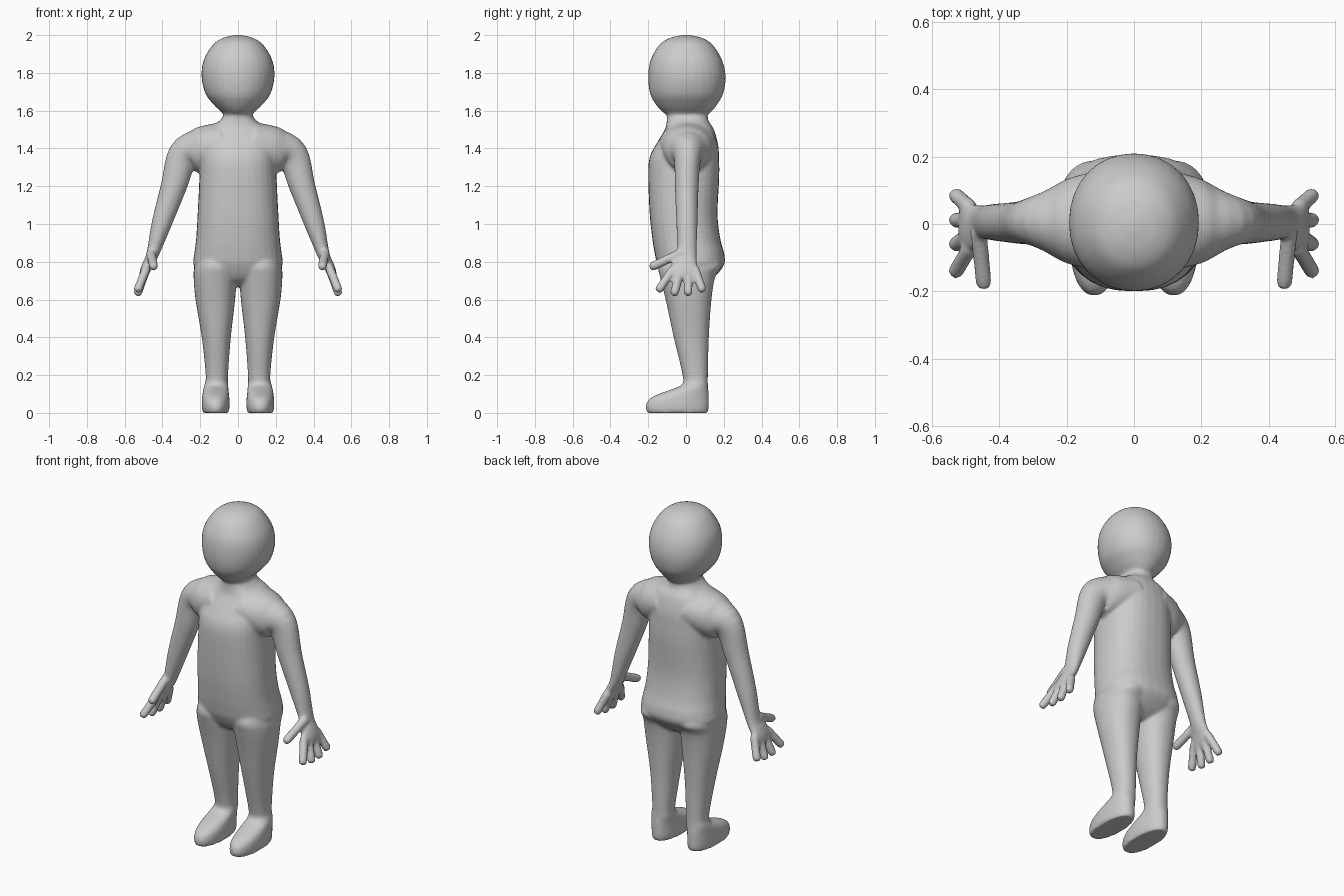
import bpy, bmesh, math
from mathutils import Vector

if "Cube" in bpy.data.objects:
    bpy.data.objects.remove(bpy.data.objects["Cube"])

bm = bmesh.new()
SEG = 32


def spline(rows, steps=5):
    """Catmull-Rom interpolation of rows of numbers."""
    rows = [Vector(r) for r in rows]
    out = []
    for i in range(len(rows) - 1):
        b, c = rows[i], rows[i + 1]
        ta = (c - rows[max(i - 1, 0)]) * 0.5
        tb = (rows[min(i + 2, len(rows) - 1)] - b) * 0.5
        for k in range(steps):
            t = k / steps
            out.append(b * (2*t**3 - 3*t**2 + 1) + ta * (t**3 - 2*t**2 + t)
                       + c * (3*t**2 - 2*t**3) + tb * (t**3 - t**2))
    return out + [rows[-1]]


def loft(frames, power, sides):
    """Skin superellipse rings given as (centre, axis a, axis b)."""
    for s in sides:
        rings = []
        for c, a, b in frames:
            ring = []
            for i in range(SEG):
                t = 2 * math.pi * i / SEG
                u, v = math.cos(t), math.sin(t)
                p = c + a * math.copysign(abs(u) ** (2 / power), u) \
                    + b * math.copysign(abs(v) ** (2 / power), v)
                ring.append(bm.verts.new((p.x * s, p.y, p.z)))
            rings.append(ring)
        for r, q in zip(rings, rings[1:]):
            for i in range(SEG):
                j = (i + 1) % SEG
                bm.faces.new((r[i], r[j], q[j], q[i]))
        bm.faces.new(rings[0][::-1])
        bm.faces.new(rings[-1])


def stack(rows, power=2.0, sides=(1,)):
    """Level rings: (z, centre x, half width, front y, back y)."""
    frames = []
    for w in spline([r[:1] + r[1:] + (0,) for r in rows]):
        z, cx, rx, f, k = w[0], w[1], w[2], w[3], w[4]
        frames.append((Vector((cx, (f + k) / 2, z)), Vector((rx, 0, 0)),
                       Vector((0, (k - f) / 2, 0))))
    loft(frames, power, sides)


def tube(rows, power=2.0):
    """Mirrored limb along a path: (x, y, z, thickness, breadth)."""
    pts = spline(rows)
    cs = [Vector(p[:3]) for p in pts]
    frames = []
    for i, p in enumerate(pts):
        t = (cs[min(i + 1, len(cs) - 1)] - cs[max(i - 1, 0)]).normalized()
        n = Vector((0, 1, 0)).cross(t).normalized()
        frames.append((cs[i], n * p[3], t.cross(n) * p[4]))
    loft(frames, power, (1, -1))


# head
stack([(1.565, 0, .06, -.08, .09), (1.59, 0, .085, -.12, .13),
       (1.63, 0, .127, -.158, .163), (1.69, 0, .172, -.19, .197),
       (1.78, 0, .193, -.2, .21), (1.87, 0, .181, -.187, .19),
       (1.95, 0, .132, -.14, .14), (1.985, 0, .08, -.085, .085),
       (2.0, 0, .02, -.02, .02)], 2.1)

# torso and neck
stack([(.67, 0, .08, -.05, .08), (.71, 0, .18, -.11, .14),
       (.78, 0, .234, -.15, .2), (.84, 0, .232, -.165, .203),
       (.92, 0, .222, -.178, .182), (1.05, 0, .214, -.192, .167),
       (1.25, 0, .204, -.2, .176), (1.35, 0, .2, -.193, .175),
       (1.42, 0, .195, -.16, .17), (1.5, 0, .165, -.112, .148),
       (1.545, 0, .1, -.102, .12), (1.58, 0, .075, -.1, .113),
       (1.63, 0, .07, -.09, .1)], 2.4)

# legs and feet
stack([(0, .118, .068, -.205, .116), (.03, .118, .073, -.214, .121),
       (.07, .118, .073, -.198, .121), (.1, .118, .07, -.145, .12),
       (.125, .117, .067, -.075, .118), (.15, .115, .063, -.022, .116),
       (.2, .112, .059, -.018, .116), (.4, .115, .077, -.065, .121),
       (.6, .12, .105, -.108, .135), (.72, .121, .114, -.138, .155),
       (.78, .118, .112, -.148, .19), (.85, .11, .1, -.12, .16)],
      2.2, (1, -1))

# shoulders, arms and palms
tube([(.08, .01, 1.425, .115, .155), (.2, .008, 1.39, .12, .125),
      (.29, .008, 1.36, .085, .075), (.34, .004, 1.2, .069, .063),
      (.405, .005, 1.0, .053, .056), (.452, .005, .84, .033, .051),
      (.478, -.005, .785, .029, .068), (.495, -.01, .745, .026, .082),
      (.505, -.01, .715, .018, .07)])


def finger(a, b, r):
    a, b = Vector(a), Vector(b)
    rows = [(*a.lerp(b, t), r * k, r * k)
            for t, k in ((0, 1.05), (.5, 1), (.85, 1), (.96, .8), (1, .35))]
    tube(rows)


# fingers and thumb
for y0, y1, z1 in ((.048, .09, .64), (.01, .012, .62),
                   (-.032, -.064, .62), (-.07, -.15, .642)):
    finger((.487, y0, .76), (.535, y1, z1), .023)
finger((.462, -.02, .85), (.445, -.192, .768), .024)

bmesh.ops.recalc_face_normals(bm, faces=bm.faces)
mesh = bpy.data.meshes.new("body")
bm.to_mesh(mesh)
bm.free()
body = bpy.data.objects.new("body", mesh)
bpy.context.collection.objects.link(body)

# fuse the parts into one smooth skin
fuse = body.modifiers.new("fuse", 'REMESH')
fuse.mode = 'VOXEL'
fuse.voxel_size = 0.009
fuse.use_smooth_shade = True
soft = body.modifiers.new("soften", 'SMOOTH')
soft.factor = 0.5
soft.iterations = 5
